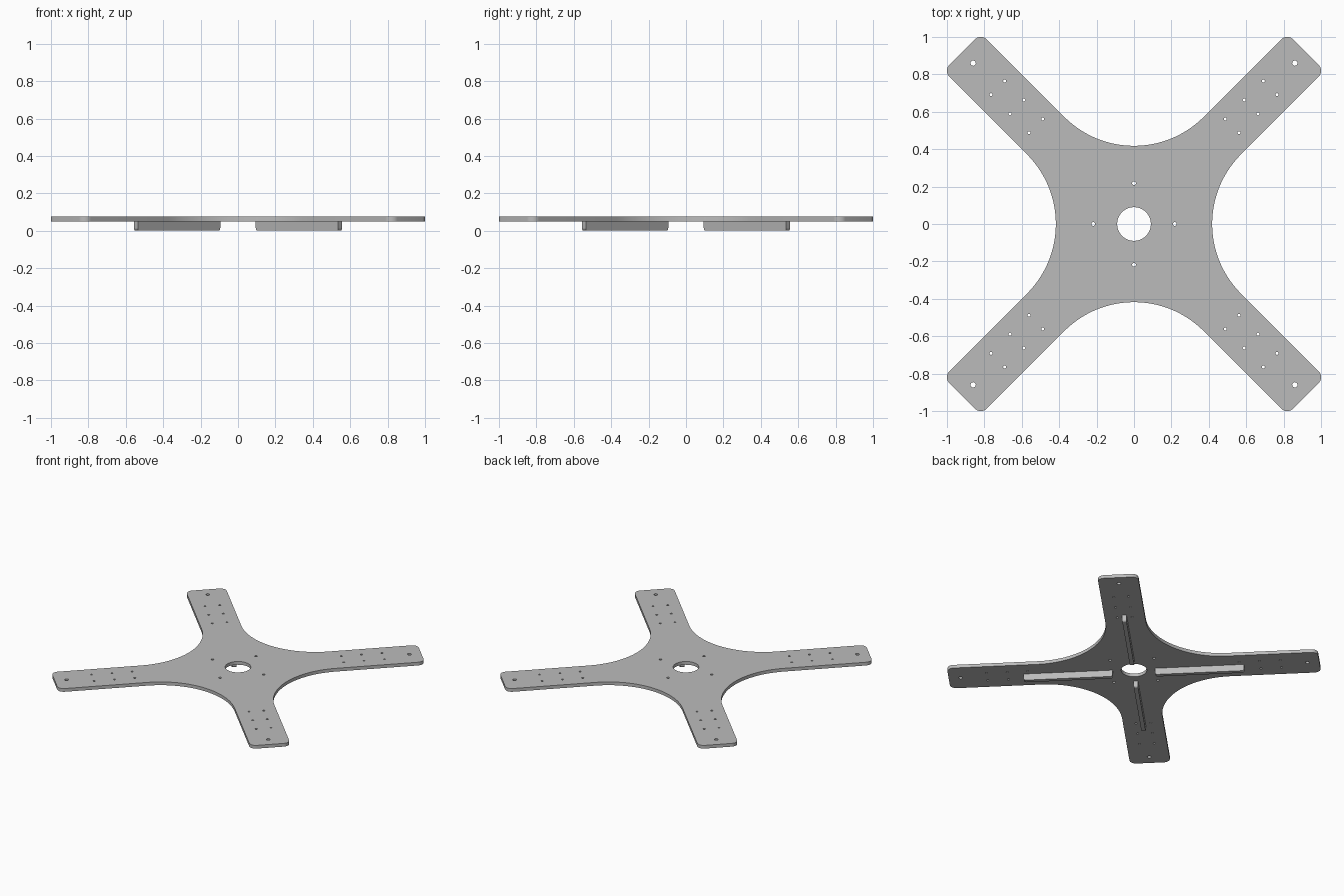
import bpy, bmesh, math
from math import cos, sin, pi, radians, sqrt

cube = bpy.data.objects.get("Cube")
if cube:
    bpy.data.objects.remove(cube)

GREY = (0.5, 0.5, 0.5, 1)
metal = bpy.data.materials.new("plain_grey")
metal.use_nodes = True
metal.diffuse_color = GREY
metal.node_tree.nodes["Principled BSDF"].inputs["Base Color"].default_value = GREY


def arc(cx, cy, r, start, end, steps):
    """Points along an arc, angles in degrees."""
    angles = [radians(start + (end - start) * i / steps) for i in range(steps + 1)]
    return [(cx + r * cos(a), cy + r * sin(a)) for a in angles]


def circle(cx, cy, r, steps=20):
    return arc(cx, cy, r, 0, 360, steps)[:-1]


def turn(points, quarter):
    a = quarter * pi / 2
    return [(x * cos(a) - y * sin(a), x * sin(a) + y * cos(a)) for x, y in points]


def slab(name, loops, thickness, location=(0, 0, 0), rotation=(0, 0, 0)):
    """Filled outline (later loops are holes) given a thickness."""
    curve = bpy.data.curves.new(name + "_outline", "CURVE")
    curve.dimensions = "2D"
    curve.fill_mode = "BOTH"
    curve.extrude = thickness / 2
    for loop in loops:
        spline = curve.splines.new("POLY")
        spline.points.add(len(loop) - 1)
        for point, (x, y) in zip(spline.points, loop):
            point.co = (x, y, 0, 1)
        spline.use_cyclic_u = True
    helper = bpy.data.objects.new(name + "_outline", curve)
    bpy.context.collection.objects.link(helper)
    graph = bpy.context.evaluated_depsgraph_get()
    mesh = bpy.data.meshes.new_from_object(helper.evaluated_get(graph))
    bpy.data.objects.remove(helper)
    bpy.data.curves.remove(curve)

    bm = bmesh.new()
    bm.from_mesh(mesh)
    bmesh.ops.remove_doubles(bm, verts=bm.verts, dist=0.0001)
    bmesh.ops.recalc_face_normals(bm, faces=bm.faces)
    bm.to_mesh(mesh)
    bm.free()
    mesh.materials.clear()
    mesh.materials.append(metal)
    obj = bpy.data.objects.new(name, mesh)
    obj.location, obj.rotation_euler = location, rotation
    bpy.context.collection.objects.link(obj)
    bpy.ops.object.select_all(action="DESELECT")
    obj.select_set(True)
    bpy.context.view_layer.objects.active = obj
    bpy.ops.object.shade_smooth_by_angle(angle=radians(30))
    return obj


# Cross-shaped plate: one quarter of the outline, turned four times
HALF_WIDTH, REACH, CORNER = 0.1414, 1.30, 0.0466
WAIST = 0.418
bay_centre = (WAIST * sqrt(2) - 0.2) / (sqrt(2) - 1)
bay_radius = bay_centre - WAIST
u, v = REACH - CORNER, HALF_WIDTH - CORNER
near, far = (u - v) / sqrt(2), (u + v) / sqrt(2)
quarter = (arc(far, near, CORNER, -45, 45, 10)
           + arc(near, far, CORNER, 45, 135, 10)
           + arc(0, bay_centre, bay_radius, -45, -135, 40))
outline = [p for q in range(4) for p in turn(quarter, q)]

# Centre bore, hub holes, and the hole pattern on each arm
holes = [circle(0, 0, 0.09, 48)]
for q in range(4):
    holes.append(turn(circle(0.218, 0, 0.01), q))
    holes.append(turn(circle(0.86, 0.86, 0.014), q))
    for along in (0.742, 0.885, 1.03):
        for side in (-0.052, 0.052):
            x, y = (along - side) / sqrt(2), (along + side) / sqrt(2)
            holes.append(turn(circle(x, y, 0.008, 16), q))
slab("cross_plate", [outline] + holes, 0.025, (0, 0, 0.0625))

# Stiffening ribs under each arm, lower corners rounded
INNER, OUTER, ROUND = 0.149, 0.773, 0.015
profile = ([(OUTER, 0.05), (INNER, 0.05)]
           + arc(INNER + ROUND, ROUND, ROUND, 180, 270, 6)
           + arc(OUTER - ROUND, ROUND, ROUND, 270, 360, 6))
names = ("back_left", "back_right", "front_right", "front_left")
for i, name in enumerate(names):
    slab(name + "_rib", [profile], 0.03, rotation=(pi / 2, 0, pi / 4 + i * pi / 2))
